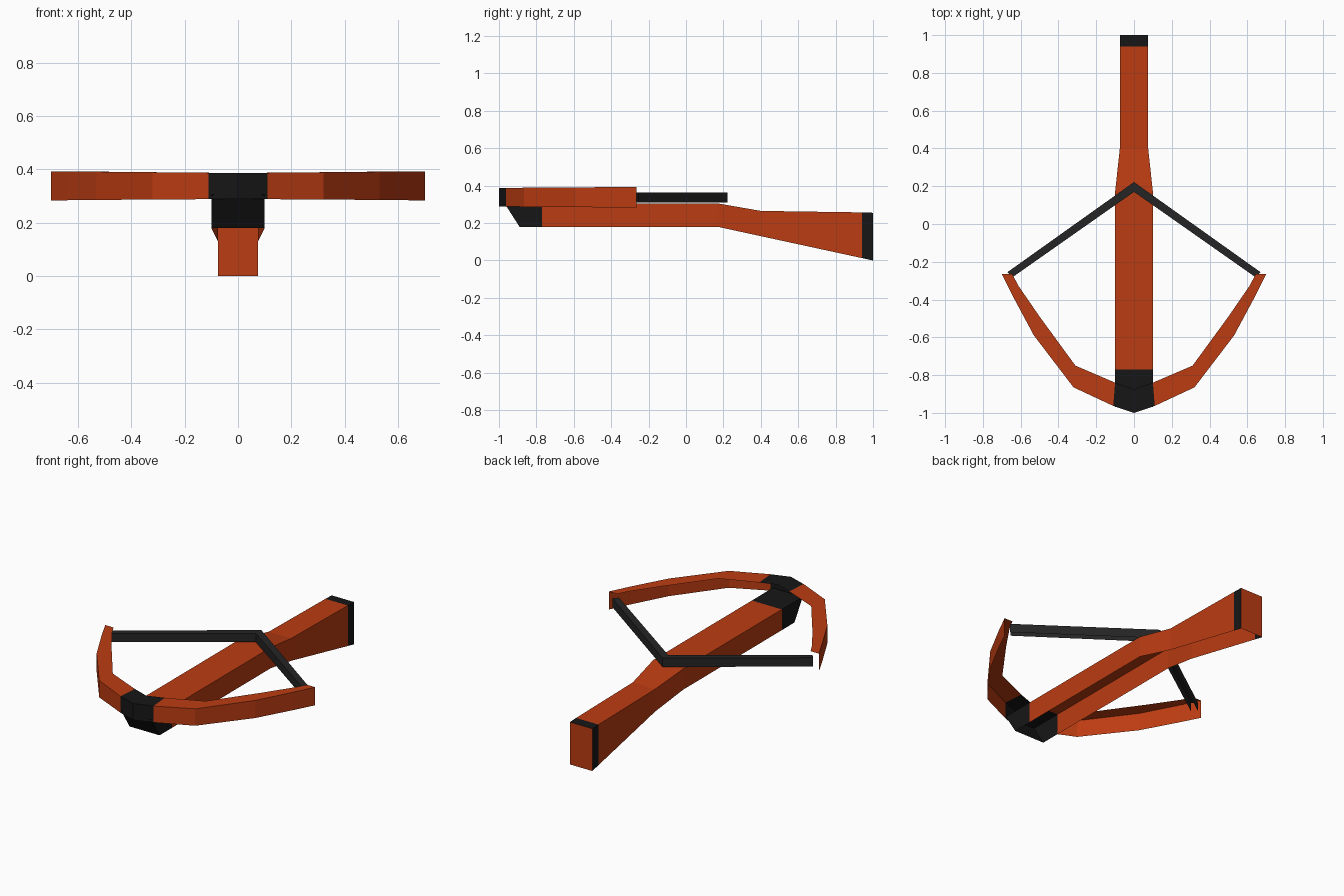
import bpy

if "Cube" in bpy.data.objects:
    bpy.data.objects.remove(bpy.data.objects["Cube"])


def material(name, colour):
    m = bpy.data.materials.new(name)
    m.diffuse_color = (*colour, 1)
    m.use_nodes = True
    m.node_tree.nodes["Principled BSDF"].inputs["Base Color"].default_value = m.diffuse_color
    return m


RED = material("red_wood", (0.50, 0.045, 0.006))
BLACK = material("black_metal", (0.008, 0.008, 0.008))
STRING = material("dark_string", (0.018, 0.018, 0.018))


def loft(name, sections, mats, span_mats, cap_mats=None):
    """Skin open cross-sections; span_mats gives a material index per span."""
    n = len(sections[0])
    verts = [p for s in sections for p in s]
    faces, idx = [], []
    for i in range(len(sections) - 1):
        for j in range(n - 1):
            a, b = i * n + j, (i + 1) * n + j
            faces.append((a, a + 1, b + 1, b))
            idx.append(span_mats[i])
    if cap_mats:
        last = (len(sections) - 1) * n
        faces += [tuple(reversed(range(n))), tuple(range(last, last + n))]
        idx += cap_mats
    mesh = bpy.data.meshes.new(name)
    mesh.from_pydata(verts, [], faces)
    for m in mats:
        mesh.materials.append(m)
    for poly, k in zip(mesh.polygons, idx):
        poly.material_index = k
    mesh.update()
    ob = bpy.data.objects.new(name, mesh)
    bpy.context.collection.objects.link(ob)
    return ob


def mirrored(half):
    """Half sections start at x = 0; returns the full run from -x to +x."""
    left = [[(-x, y, z) for x, y, z in s] for s in reversed(half[1:])]
    return left + half


# Stock: shell open underneath, black nose and butt band
# (half width, top y, top z, bottom y, bottom z)
profile = [
    (0.10, -0.97, 0.305, -0.89, 0.18),
    (0.10, -0.77, 0.305, -0.77, 0.18),
    (0.10, 0.17, 0.305, 0.17, 0.18),
    (0.075, 0.40, 0.265, 0.40, 0.13),
    (0.075, 0.94, 0.257, 0.94, 0.013),
    (0.075, 1.00, 0.255, 1.00, 0.0),
]
stock = [[(-w, yb, zb), (-w, yt, zt), (w, yt, zt), (w, yb, zb)]
         for w, yt, zt, yb, zb in profile]
loft("stock", stock, [RED, BLACK], [1, 0, 0, 0, 1], [1, 0])

# Bow: top and outer faces only, black hub in the middle
# (inner x, inner y, outer x, outer y, bottom z, top z)
limb = [
    (0.0, -0.875, 0.0, -1.0, 0.288, 0.387),
    (0.10, -0.84, 0.11, -0.963, 0.288, 0.387),
    (0.31, -0.75, 0.32, -0.865, 0.287, 0.389),
    (0.50, -0.49, 0.53, -0.59, 0.285, 0.391),
    (0.61, -0.33, 0.64, -0.385, 0.284, 0.392),
    (0.645, -0.265, 0.70, -0.265, 0.283, 0.392),
]
bow = mirrored([[(xi, yi, zt), (xo, yo, zt), (xo, yo, zb)]
                for xi, yi, xo, yo, zb, zt in limb])
loft("bow", bow, [RED, BLACK], [0, 0, 0, 0, 1, 1, 0, 0, 0, 0])

# Drawn string: top and two sides
string = mirrored([[(xo, yo, 0.31), (xo, yo, 0.363), (xi, yi, 0.363), (xi, yi, 0.31)]
                   for xo, yo, xi, yi in [(0, 0.222, 0, 0.17),
                                          (0.67, -0.255, 0.645, -0.283)]])
loft("bow_string", string, [STRING], [0, 0])
